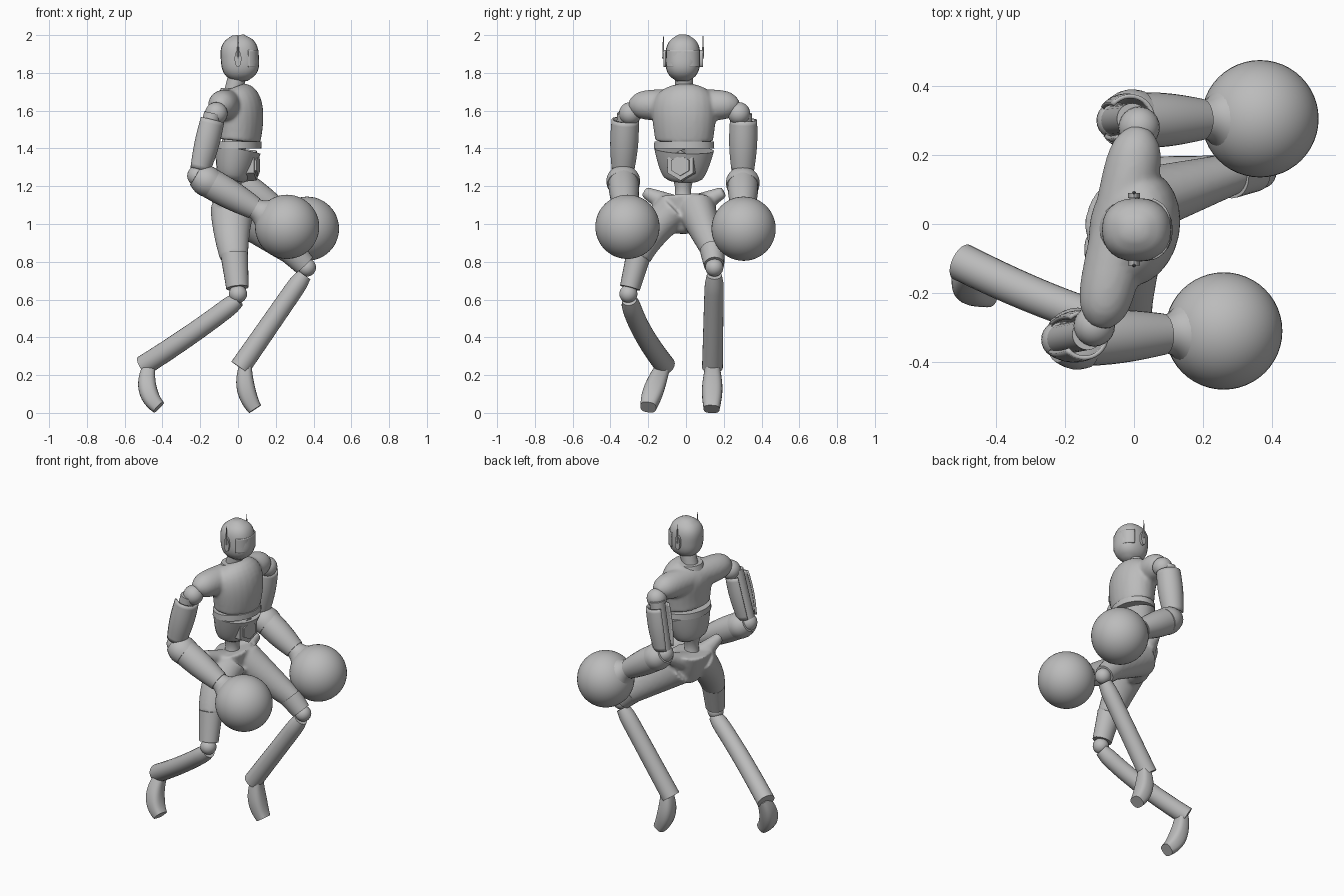
import bpy, bmesh, math
from mathutils import Vector

if "Cube" in bpy.data.objects:
    bpy.data.objects.remove(bpy.data.objects["Cube"])

grey = bpy.data.materials.new("plain grey")
grey.use_nodes = True
grey.diffuse_color = (0.5, 0.5, 0.5, 1)
grey.node_tree.nodes["Principled BSDF"].inputs["Base Color"].default_value = grey.diffuse_color

UP = Vector((0, 0, 1))
LATERAL = Vector((0, 1, 0))
TORSO_SIDE = Vector((0.2, 1, 0)).normalized()
TORSO_FRONT = TORSO_SIDE.cross(UP)


def along_curve(points, f):
    """Point on the Bezier curve controlled by the given points."""
    points = [Vector(p) for p in points]
    while len(points) > 1:
        points = [p.lerp(q, f) for p, q in zip(points, points[1:])]
    return points[0]


def barrel(power):
    """Radius rule for a form that is full in the middle and rounded at both ends."""
    return lambda f: max(0.1, 1 - abs(2 * f - 1) ** power) ** 0.5


def add_tube(bm, points, radius, end_radius=None, depth=1, shape=None, bulge=0,
             hint=LATERAL, sides=24, power=2, arc=None, steps=12):
    """Sweep an oval along a curve, tapering from one radius to the other."""
    end_radius = end_radius or radius
    start, sweep = arc or (0, 360)
    count = sides + 1 if arc else sides
    step = 1 / steps
    loops = []
    for i in range(steps + 1):
        f = i * step
        centre = along_curve(points, f)
        t = (along_curve(points, min(1, f + step)) - along_curve(points, max(0, f - step))).normalized()
        a = (hint - t * hint.dot(t)).normalized()
        b = a.cross(t) * depth
        size = radius + (end_radius - radius) * f + bulge * math.sin(math.pi * f)
        if shape:
            size *= shape(f)
        loop = []
        for k in range(count):
            angle = math.radians(start + sweep * k / sides)
            c, s = math.cos(angle), math.sin(angle)
            c = math.copysign(abs(c) ** (2 / power), c)
            s = math.copysign(abs(s) ** (2 / power), s)
            loop.append(bm.verts.new(centre + (a * c + b * s) * size))
        loops.append(loop)
    for low, high in zip(loops, loops[1:]):
        for k in range(sides):
            n = (k + 1) % count
            bm.faces.new((low[k], low[n], high[n], high[k]))
    if not arc:
        bm.faces.new(loops[0])
        bm.faces.new(loops[-1])


def finish(name, bm):
    bmesh.ops.recalc_face_normals(bm, faces=bm.faces[:])
    mesh = bpy.data.meshes.new(name)
    bm.to_mesh(mesh)
    bm.free()
    mesh.materials.append(grey)
    ob = bpy.data.objects.new(name, mesh)
    bpy.context.collection.objects.link(ob)
    bpy.ops.object.select_all(action='DESELECT')
    ob.select_set(True)
    bpy.context.view_layer.objects.active = ob
    bpy.ops.object.shade_smooth_by_angle(angle=math.radians(35))
    return ob


def tube(name, points, radius, end_radius=None, thickness=0, **options):
    bm = bmesh.new()
    add_tube(bm, points, radius, end_radius, **options)
    ob = finish(name, bm)
    if thickness:
        ob.modifiers.new("thickness", 'SOLIDIFY').thickness = thickness


def fused(name, *parts):
    """Melt several overlapping tubes into one smooth body."""
    bm = bmesh.new()
    for part in parts:
        add_tube(bm, **part)
    ob = finish(name, bm)
    remesh = ob.modifiers.new("fuse", 'REMESH')
    remesh.mode, remesh.voxel_size, remesh.use_smooth_shade = 'VOXEL', 0.01, True
    soften = ob.modifiers.new("soften", 'SMOOTH')
    soften.factor, soften.iterations = 0.5, 6


def ball(name, centre, radius, segments=24):
    bm = bmesh.new()
    bmesh.ops.create_uvsphere(bm, u_segments=segments, v_segments=segments // 2, radius=radius)
    bmesh.ops.translate(bm, verts=bm.verts[:], vec=centre)
    finish(name, bm)


# Head, visor and ear pieces
middle = Vector((0, -0.015, 0))
tube("head", [middle + UP * 1.755 + TORSO_FRONT * 0.02, middle + UP * 2], 0.092, depth=1.1,
     shape=barrel(3), power=2.3, steps=24)
tube("visor", [middle + UP * 1.83, middle + UP * 1.92], 0.096, depth=1.12,
     arc=(25, 130), power=2.6, thickness=0.008)
for side, label in ((1, "left"), (-1, "right")):
    ear = middle + UP * 1.875 + LATERAL * side * 0.09
    out = LATERAL * side * 0.015
    tube(label + "_ear_piece", [ear, ear + out], 0.045, depth=0.4, hint=UP, steps=1)
    tube(label + "_antenna", [ear + out, ear + out + UP * 0.12], 0.006, 0.002, sides=8, steps=1)
throat = Vector((-0.03, -0.01, 1.68))
tube("neck", [throat, (0, -0.01, 1.8)], 0.048)
tube("collar", [throat, throat + UP * 0.04], 0.09, 0.075, depth=0.8, hint=TORSO_SIDE)

# Chest fused with the shoulder yoke
fused("chest",
      dict(points=[(0, -0.01, 1.44), (0.02, -0.01, 1.6), throat + UP * 0.04], radius=0.18, depth=0.75,
           shape=lambda f: (0.86 + f / 4) * (1 - 0.8 * f ** 4) ** 0.5, hint=TORSO_SIDE),
      dict(points=[(-0.1, -0.3, 1.63), (0.02, 0.28, 1.63)], radius=0.083,
           shape=barrel(6), hint=UP, steps=32))

# Midriff, abdomen, emblem plates and waist
belly = Vector((0, -0.01, 1.4))
tube("midriff", [belly, belly + UP * 0.036], 0.162, 0.16, depth=0.76, hint=TORSO_SIDE, steps=1)
tube("abdomen", [(-0.03, -0.015, 1.23), belly - UP * 0.006], 0.16, depth=0.75,
     shape=lambda f: 0.5 + 0.5 * f ** 0.5, hint=TORSO_SIDE)
hub = belly - UP * 0.09
for name, size, reach in (("emblem_plate", 0.08, 0.1), ("emblem_centre", 0.055, 0.11)):
    tube(name, [hub, hub + TORSO_FRONT * reach], size * 1.1, size, hint=UP, sides=6, steps=1)
tube("waist", [(-0.03, -0.015, 1.1), (-0.03, -0.015, 1.25)], 0.06, bulge=-0.018)

# Hips fused with the crests and both thighs
fused("hips_and_thighs",
      dict(points=[(-0.02, 0, 0.95), (-0.04, -0.01, 1.15)], radius=0.14, depth=0.75,
           shape=lambda f: 0.3 + 0.7 * f ** 0.5),
      dict(points=[(-0.05, -0.08, 1.1), (-0.09, -0.22, 1.17)], radius=0.06, end_radius=0.03, hint=UP),
      dict(points=[(-0.03, 0.06, 1.1), (0, 0.2, 1.17)], radius=0.06, end_radius=0.03, hint=UP),
      dict(points=[(-0.03, -0.06, 1.08), (-0.04, -0.2, 0.95), (-0.02, -0.25, 0.82)],
           radius=0.1, end_radius=0.064, depth=1.17),
      dict(points=[(0, 0.06, 1.07), (0.3, 0.15, 0.84)], radius=0.1, end_radius=0.058, depth=1.15))


# Lower legs: knee cuff, knee joint, shin and foot
def lower_leg(label, thigh_end, knee, shin, foot):
    tube(label + "_knee_cuff", [thigh_end, Vector(thigh_end).lerp(Vector(knee), 0.85)],
         0.066, 0.054, depth=1.1)
    ball(label + "_knee", knee, 0.048)
    tube(label + "_shin", shin, 0.05, 0.055, shape=lambda f: min(1, 0.8 + f * 2))
    tube(label + "_foot", foot, 0.038, 0.042, bulge=0.014, power=2.8, depth=0.9)


lower_leg("right", (-0.02, -0.25, 0.84), (0, -0.305, 0.63),
          [(0, -0.3, 0.6), (-0.2, -0.26, 0.44), (-0.5, -0.11, 0.25)],
          [(-0.47, -0.12, 0.25), (-0.51, -0.18, 0.11), (-0.42, -0.2, 0.03)])
lower_leg("left", (0.28, 0.14, 0.86), (0.365, 0.15, 0.77),
          [(0.35, 0.15, 0.73), (0.01, 0.14, 0.24)],
          [(0.04, 0.14, 0.25), (0.02, 0.14, 0.12), (0.09, 0.135, 0.02)])


# Arms: shoulder joint, open sleeve over a rod, elbow, forearm and round glove
def arm(label, side, shoulder, elbow, glove):
    shoulder, elbow, glove = Vector(shoulder), Vector(elbow), Vector(glove)
    ball(label + "_shoulder_joint", shoulder, 0.06)
    top = shoulder + Vector((-0.02, side * 0.025, 0))
    tube(label + "_upper_arm_rod", [top, elbow], 0.045)
    sleeve = [top.lerp(elbow, 0.1), top.lerp(elbow, 0.9)]
    tube(label + "_upper_arm_sleeve", sleeve, 0.072, 0.06, bulge=0.008, thickness=0.012,
         arc=(130 if side < 0 else 140, 270))
    ball(label + "_elbow", elbow, 0.054)
    reach = (glove - elbow).normalized()
    wrist = glove - reach * 0.2
    tube(label + "_elbow_cuff", [elbow - reach * 0.01, elbow + reach * 0.09], 0.066, 0.086, bulge=0.012, depth=0.92)
    tube(label + "_forearm", [elbow + reach * 0.04, wrist], 0.08, 0.06, bulge=0.008)
    tube(label + "_glove_cuff", [wrist, glove - reach * 0.12], 0.054, 0.11, bulge=-0.012)
    ball(label + "_glove", glove, 0.17, 48)


arm("right", -1, (-0.115, -0.295, 1.585), (-0.215, -0.335, 1.255), (0.26, -0.31, 0.985))
arm("left", 1, (0.015, 0.28, 1.585), (-0.055, 0.3, 1.25), (0.365, 0.305, 0.975))
